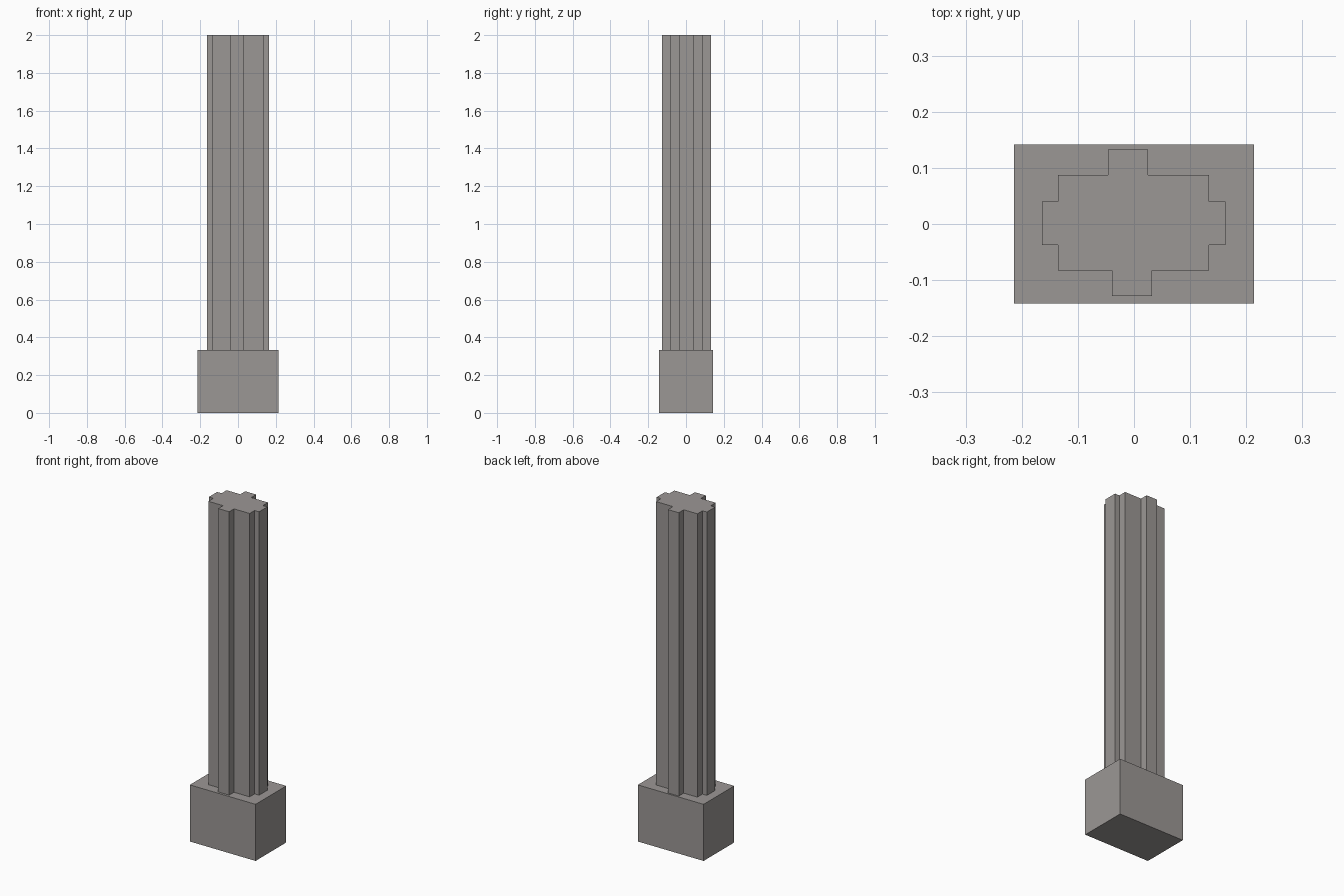
import bpy
import bmesh

cube = bpy.data.objects.get("Cube")
if cube:
    bpy.data.objects.remove(cube, do_unlink=True)

# Warm grey stone
stone = bpy.data.materials.new("warm_grey")
stone.use_nodes = True
COLOUR = (0.33, 0.31, 0.30, 1)
stone.diffuse_color = COLOUR
stone.node_tree.nodes["Principled BSDF"].inputs["Base Color"].default_value = COLOUR


def extrude_outline(name, outline, bottom, top):
    """Closed prism from a counter-clockwise plan outline."""
    bm = bmesh.new()
    floor = bm.faces.new([bm.verts.new((x, y, bottom)) for x, y in outline])
    result = bmesh.ops.extrude_face_region(bm, geom=[floor], use_keep_orig=True)
    for v in result["geom"]:
        if isinstance(v, bmesh.types.BMVert):
            v.co.z = top
    bmesh.ops.recalc_face_normals(bm, faces=bm.faces[:])
    mesh = bpy.data.meshes.new(name)
    bm.to_mesh(mesh)
    bm.free()
    mesh.materials.append(stone)
    obj = bpy.data.objects.new(name, mesh)
    bpy.context.collection.objects.link(obj)
    return obj


def rectangle(x0, x1, y0, y1):
    return [(x0, y0), (x1, y0), (x1, y1), (x0, y1)]


BASE_TOP = 0.333

# Podium block
extrude_outline("podium", rectangle(-0.214, 0.214, -0.142, 0.142), 0, BASE_TOP)

# Tower shaft: main body with a projecting bay on each side
left, right, front, back = -0.135, 0.134, -0.083, 0.087
bay_front, bay_back = -0.037, 0.04
tower_plan = [
    (left, front), (-0.039, front), (-0.039, -0.128), (0.032, -0.128), (0.032, front),
    (right, front), (right, bay_front), (0.163, bay_front), (0.163, bay_back), (right, bay_back),
    (right, back), (0.025, back), (0.025, 0.133), (-0.046, 0.133), (-0.046, back),
    (left, back), (left, bay_back), (-0.164, bay_back), (-0.164, bay_front), (left, bay_front),
]
extrude_outline("tower_shaft", tower_plan, BASE_TOP, 2)
